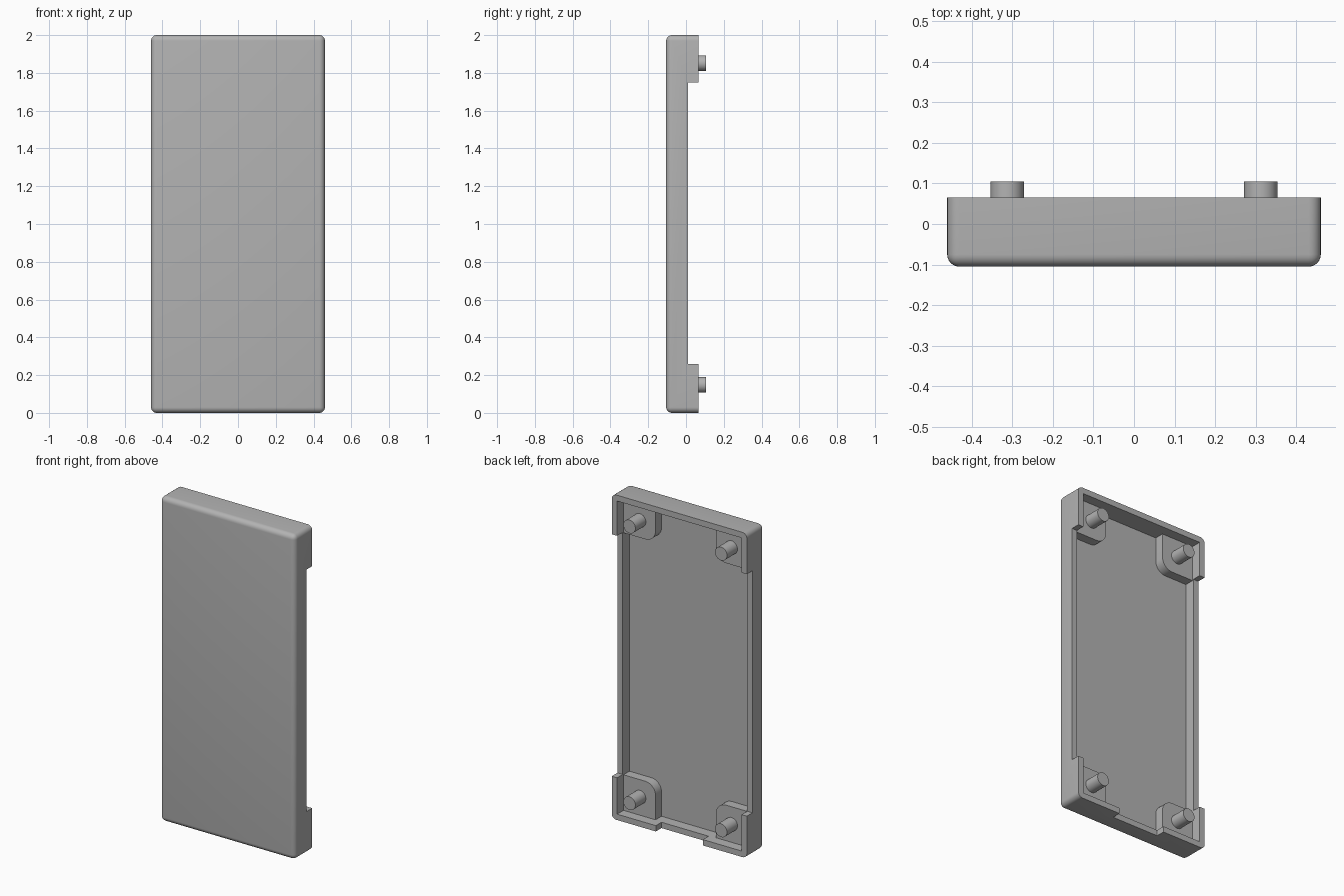
import bpy
import bmesh
from mathutils import Vector

cube = bpy.data.objects.get("Cube")
if cube:
    bpy.data.objects.remove(cube, do_unlink=True)

WIDTH, HEIGHT = 0.92, 2.0
FRONT, BACK = -0.105, 0.065      # outer skin and rim
FLOOR, LOW_RIM = -0.055, 0.01    # tray floor and lowered rim
WALL = 0.036
HALF = WIDTH / 2

grey = bpy.data.materials.new("plain grey")
grey.use_nodes = True
colour = (0.45, 0.45, 0.45, 1)
grey.diffuse_color = colour
grey.node_tree.nodes["Principled BSDF"].inputs["Base Color"].default_value = colour


def finish(name, bm):
    bmesh.ops.recalc_face_normals(bm, faces=bm.faces)
    mesh = bpy.data.meshes.new(name)
    bm.to_mesh(mesh)
    bm.free()
    mesh.materials.append(grey)
    obj = bpy.data.objects.new(name, mesh)
    bpy.context.collection.objects.link(obj)
    return obj


def box(name, low, high, rounded=None, radius=0.03, segments=6):
    """Box between two corners; edges chosen by their midpoint and direction are rounded."""
    low, high = Vector(low), Vector(high)
    bm = bmesh.new()
    bmesh.ops.create_cube(bm, size=1)
    for v in bm.verts:
        v.co = (low + high) / 2 + v.co * (high - low)
    if rounded:
        edges = [e for e in bm.edges
                 if rounded((e.verts[0].co + e.verts[1].co) / 2, e.verts[1].co - e.verts[0].co)]
        bmesh.ops.bevel(bm, geom=edges, offset=radius, offset_type='OFFSET',
                        segments=segments, profile=0.5, affect='EDGES')
    return finish(name, bm)


def smooth(obj):
    bpy.ops.object.select_all(action='DESELECT')
    obj.select_set(True)
    bpy.context.view_layer.objects.active = obj
    bpy.ops.object.shade_smooth_by_angle(angle=0.6)


def cut(obj, cutter):
    mod = obj.modifiers.new("cut", 'BOOLEAN')
    mod.operation = 'DIFFERENCE'
    mod.solver = 'EXACT'
    mod.object = cutter
    bpy.context.view_layer.objects.active = obj
    bpy.ops.object.modifier_apply(modifier=mod.name)
    bpy.data.objects.remove(cutter, do_unlink=True)


# Cover shell, rounded everywhere but around the open back
shell = box("cover_shell", (-HALF, FRONT, 0), (HALF, BACK, HEIGHT),
            lambda mid, d: mid.y < BACK - 0.001)
cut(shell, box("cavity", (-HALF + WALL, FLOOR, WALL), (HALF - WALL, 1, HEIGHT - WALL)))

# Lowered rim along both sides and in the middle of the bottom
cut(shell, box("side_notch", (-1, LOW_RIM, 0.26), (1, 1, 1.75)))
cut(shell, box("bottom_notch", (-0.16, LOW_RIM, -1), (0.16, 1, 0.1)))
smooth(shell)

# Corner bosses with locating pegs
for side, sx in (("left", 1), ("right", -1)):
    for level, sz in (("upper", 1), ("lower", -1)):
        inner_x, outer_x = sx * 0.205, sx * (HALF - WALL / 2)
        inner_z, outer_z = 1 + sz * 0.745, 1 + sz * (1 - WALL / 2)
        xs, zs = sorted((inner_x, outer_x)), sorted((inner_z, outer_z))
        boss = box(f"{level}_{side}_boss", (xs[0], FLOOR - 0.01, zs[0]), (xs[1], 0.003, zs[1]),
                   lambda mid, d: abs(mid.x - inner_x) + abs(mid.z - inner_z) < 0.001,
                   radius=0.07, segments=8)
        smooth(boss)

        bm = bmesh.new()
        bmesh.ops.create_cone(bm, cap_ends=True, segments=32, radius1=0.041,
                              radius2=0.041, depth=0.12)
        for v in bm.verts:
            x, y, z = v.co
            v.co = (x + sx * 0.312, z + 0.045, y + 1 + sz * 0.852)
        smooth(finish(f"{level}_{side}_peg", bm))
